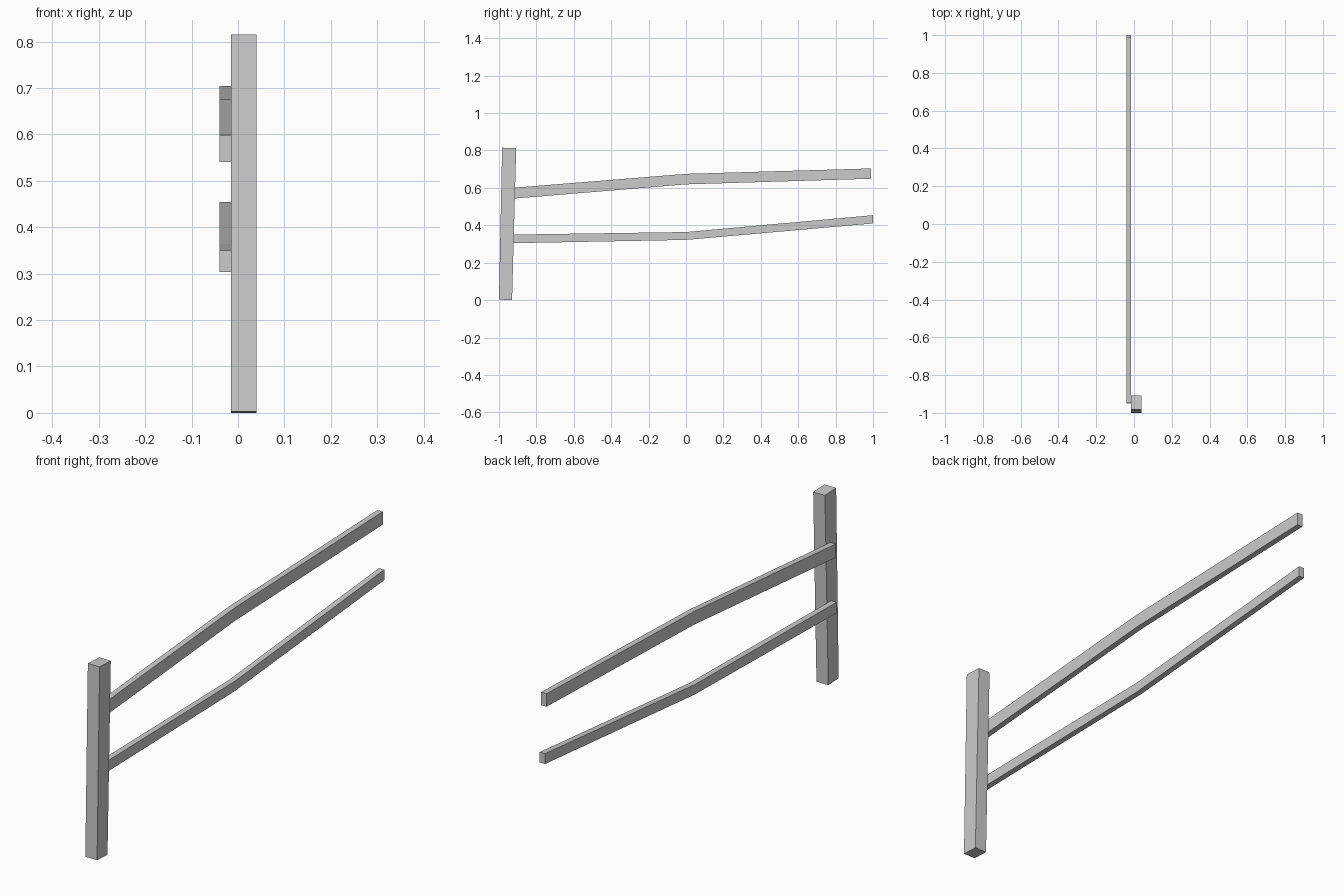
import bpy
import bmesh

if "Cube" in bpy.data.objects:
    bpy.data.objects.remove(bpy.data.objects["Cube"])


def extrude_profile(name, profile, x0, x1):
    """Extrude a closed (y, z) outline from x0 to x1."""
    bm = bmesh.new()
    left = [bm.verts.new((x0, y, z)) for y, z in profile]
    right = [bm.verts.new((x1, y, z)) for y, z in profile]
    n = len(profile)
    for i in range(n):
        j = (i + 1) % n
        bm.faces.new((left[i], left[j], right[j], right[i]))
    # Caps
    bm.faces.new(left[::-1])
    bm.faces.new(right)
    bmesh.ops.recalc_face_normals(bm, faces=bm.faces)
    mesh = bpy.data.meshes.new(name)
    bm.to_mesh(mesh)
    bm.free()
    obj = bpy.data.objects.new(name, mesh)
    bpy.context.collection.objects.link(obj)
    return obj


def rail(name, stations):
    """Bent plank from (y, bottom z, top z) stations."""
    bottom = [(y, b) for y, b, t in stations]
    top = [(y, t) for y, b, t in reversed(stations)]
    return extrude_profile(name, bottom + top, -0.04, -0.015)


# Slightly leaning post
extrude_profile("fence_post",
                [(-1.0, 0.003), (-0.93, 0.0), (-0.908, 0.812), (-0.983, 0.815)],
                -0.015, 0.04)

# Warped rails nailed to the side of the post
rail("upper_rail", [(-0.945, 0.541, 0.599), (0.0, 0.619, 0.675), (0.99, 0.649, 0.704)])
rail("lower_rail", [(-0.95, 0.304, 0.350), (0.0, 0.322, 0.364), (1.0, 0.410, 0.454)])
